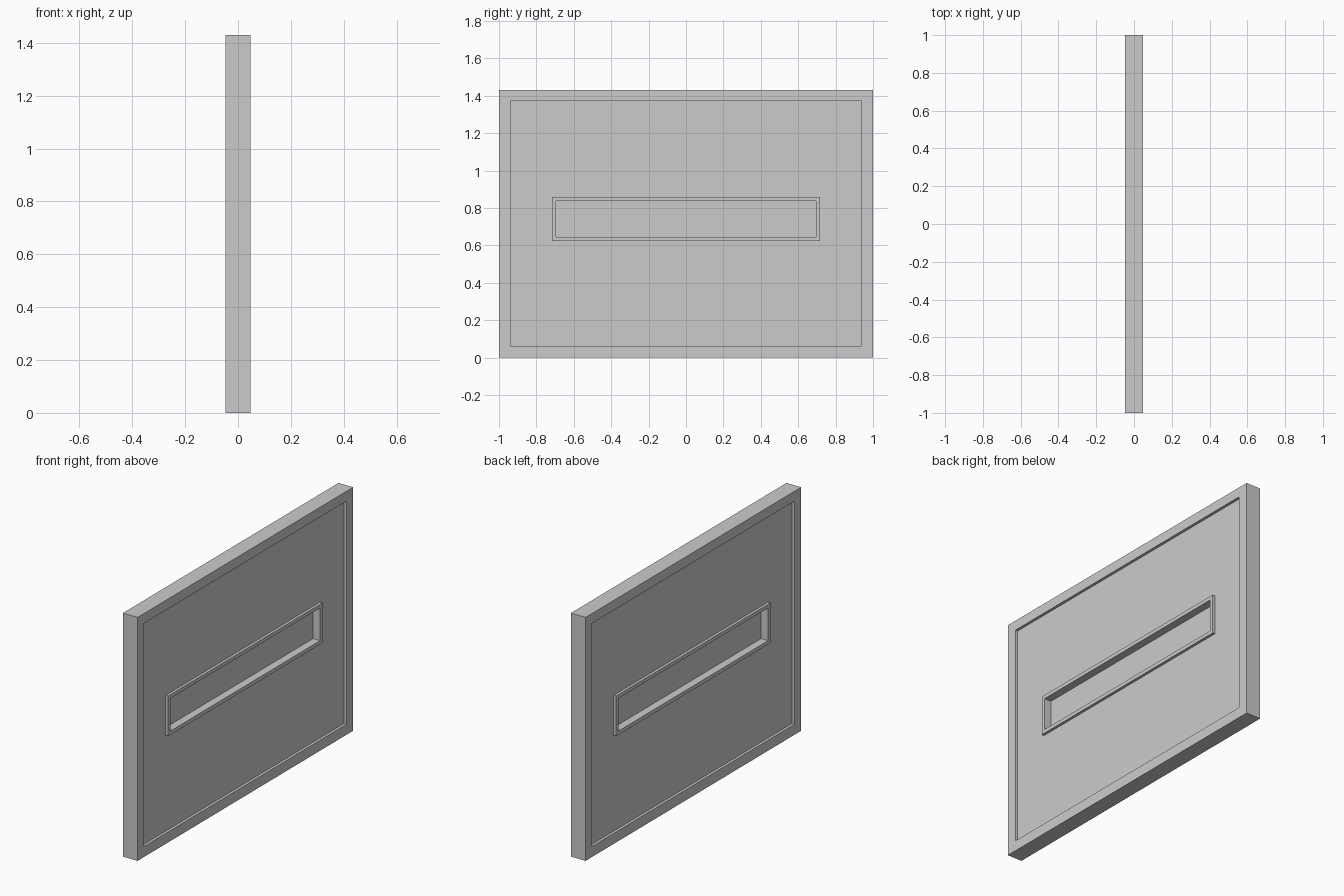
import bpy, bmesh

if "Cube" in bpy.data.objects:
    bpy.data.objects.remove(bpy.data.objects["Cube"])


def add_object(name, bm):
    bmesh.ops.recalc_face_normals(bm, faces=bm.faces)
    mesh = bpy.data.meshes.new(name)
    bm.to_mesh(mesh)
    bm.free()
    obj = bpy.data.objects.new(name, mesh)
    bpy.context.collection.objects.link(obj)


def corners(bm, x, rect):
    hy, z0, z1 = rect
    return [bm.verts.new((x, y, z)) for y, z in
            ((-hy, z0), (hy, z0), (hy, z1), (-hy, z1))]


def extrude_x(bm, thickness):
    ext = bmesh.ops.extrude_face_region(bm, geom=bm.faces[:], use_keep_orig=True)
    verts = [g for g in ext["geom"] if isinstance(g, bmesh.types.BMVert)]
    bmesh.ops.translate(bm, verts=verts, vec=(thickness, 0, 0))


def ring(name, outer, inner, thickness):
    """Rectangular frame in the yz plane, centred on x = 0."""
    bm = bmesh.new()
    a = corners(bm, -thickness / 2, outer)
    b = corners(bm, -thickness / 2, inner)
    for i in range(4):
        j = (i + 1) % 4
        bm.faces.new((a[i], a[j], b[j], b[i]))
    extrude_x(bm, thickness)
    add_object(name, bm)


def slab(name, rect, thickness):
    bm = bmesh.new()
    bm.faces.new(corners(bm, -thickness / 2, rect))
    extrude_x(bm, thickness)
    add_object(name, bm)


# Rectangles as (half width in y, bottom z, top z)
OUTER = (1.0, 0.0, 1.43)
FIELD = (0.938, 0.062, 1.372)
RIM = (0.716, 0.624, 0.86)
SLOT = (0.694, 0.646, 0.838)
DEPTH = 0.095

# Outer border and raised slot rim share the full depth
ring("outer_frame", OUTER, FIELD, DEPTH)
ring("slot_rim", RIM, SLOT, DEPTH)

# Main panel, recessed on both faces, and thin pane closing the slot
ring("recessed_panel", FIELD, RIM, DEPTH - 0.032)
slab("slot_pane", SLOT, 0.003)
